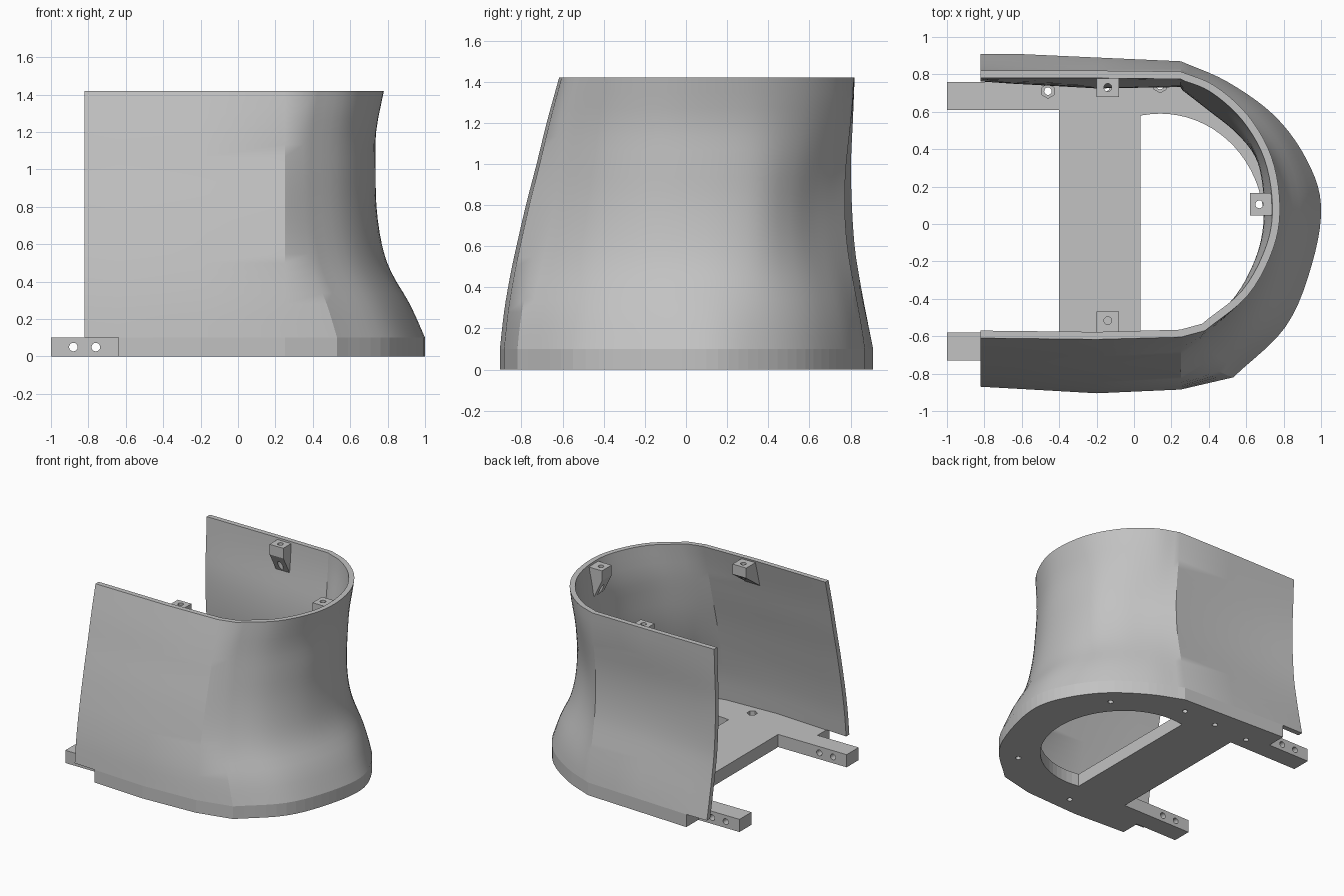
import bpy, bmesh, math
from mathutils import Vector, Matrix

if "Cube" in bpy.data.objects:
    bpy.data.objects.remove(bpy.data.objects["Cube"])

grey = bpy.data.materials.new("plain grey")
grey.diffuse_color = (0.54, 0.54, 0.54, 1)
grey.use_nodes = True
grey.node_tree.nodes["Principled BSDF"].inputs["Base Color"].default_value = grey.diffuse_color


def finish(name, bm):
    bmesh.ops.recalc_face_normals(bm, faces=bm.faces)
    me = bpy.data.meshes.new(name)
    bm.to_mesh(me)
    bm.free()
    me.materials.append(grey)
    ob = bpy.data.objects.new(name, me)
    bpy.context.collection.objects.link(ob)
    return ob


def select(ob):
    bpy.ops.object.select_all(action='DESELECT')
    ob.select_set(True)
    bpy.context.view_layer.objects.active = ob


def prism(bm, pts, offset):
    f = bm.faces.new([bm.verts.new(p) for p in pts])
    r = bmesh.ops.extrude_face_region(bm, geom=[f])
    bmesh.ops.translate(bm, vec=offset,
                        verts=[v for v in r['geom'] if isinstance(v, bmesh.types.BMVert)])


def cylinder(bm, pos, r, depth, axis='Z', sides=20):
    m = Matrix.Translation(pos)
    if axis == 'Y':
        m = m @ Matrix.Rotation(math.pi / 2, 4, 'X')
    bmesh.ops.create_cone(bm, cap_ends=True, segments=sides, radius1=r,
                          radius2=r, depth=depth, matrix=m)


def cut(ob, bm):
    cutter = finish("cutter", bm)
    cutter.hide_render = True
    mod = ob.modifiers.new("cut", 'BOOLEAN')
    mod.operation, mod.solver, mod.object = 'DIFFERENCE', 'EXACT', cutter
    select(ob)
    bpy.ops.object.modifier_apply(modifier="cut")
    bpy.data.objects.remove(cutter)


def catmull(pts, n):
    p = [Vector(q) for q in pts]
    p = [2 * p[0] - p[1]] + p + [2 * p[-1] - p[-2]]
    out = []
    for i in range(1, len(p) - 2):
        a, b, c, d = p[i - 1:i + 3]
        for k in range(n):
            t = k / n
            out.append(0.5 * (2 * b + (c - a) * t + (2 * a - 5 * b + 4 * c - d) * t * t
                              + (3 * b - a - 3 * c + d) * t ** 3))
    return out + [p[-2]]


# outline points as (bottom x, bottom y, top x, top y, waist dent)
front_wall = [(-0.82, -0.87, -0.82, -0.61, 0), (-0.64, -0.88, -0.64, -0.612, 0),
              (-0.2, -0.905, -0.2, -0.617, 0), (0.25, -0.885, 0.25, -0.605, 0)]
nose = [(0.53, -0.82, 0.38, -0.57, 0.025), (0.81, -0.55, 0.61, -0.38, 0.02),
        (0.95, -0.22, 0.745, -0.13, 0), (1.0, 0.1, 0.78, 0.1, 0), (0.92, 0.35, 0.735, 0.36, 0.02),
        (0.75, 0.58, 0.61, 0.58, 0.075), (0.5, 0.76, 0.43, 0.74, 0.095),
        (0.25, 0.87, 0.25, 0.815, 0.035)]
back_wall = [(-0.2, 0.89, -0.2, 0.82, 0.045), (-0.64, 0.91, -0.64, 0.82, 0.015),
             (-0.82, 0.91, -0.82, 0.82, 0)]
outline = ([Vector(p) for p in front_wall] + catmull(nose, 5) + [Vector(p) for p in back_wall])

# blend from bottom to top: height, x blend, front y blend, back y blend
levels = catmull([(0.1, 0, 0, 0), (0.28, 0.37, 0.07, 0.4), (0.45, 0.82, 0.17, 0.75),
                  (0.6, 1.05, 0.28, 1.0), (0.8, 1.18, 0.44, 1.15), (1.0, 1.2, 0.62, 1.2),
                  (1.2, 1.19, 0.79, 1.1), (1.42, 1.0, 1.0, 1.0)], 3)


def section(lv):
    res = []
    bell = math.sin(math.pi * (lv[0] - 0.1) / 1.32) ** 2
    for bx, by, tx, ty, dent in outline:
        wy = lv[2] if by < 0.1 else lv[3]
        y = by + (ty - by) * wy - math.copysign(dent * bell, by)
        res.append(Vector((bx + (tx - bx) * lv[1], y, lv[0])))
    return res


def inset(pts, d):
    res = []
    for i, p in enumerate(pts):
        if i in (0, len(pts) - 1):
            n = Vector((0, 1 if i == 0 else -1, 0))
        else:
            t = pts[i + 1] - pts[i - 1]
            n = Vector((-t.y, t.x, 0)).normalized()
        res.append(p + n * d)
    return res


# curved U-shaped shell
bm = bmesh.new()
rings = []
for lv in levels:
    outer = section(lv)
    loop = outer + inset(outer, 0.04)[::-1]
    rings.append([bm.verts.new(p) for p in loop])
n = len(rings[0])
for a, b in zip(rings, rings[1:]):
    for i in range(n):
        j = (i + 1) % n
        bm.faces.new((a[i], a[j], b[j], b[i]))
for ring in (rings[0], rings[-1]):
    for i in range(n // 2 - 1):
        bm.faces.new((ring[i], ring[i + 1], ring[n - 2 - i], ring[n - 1 - i]))
shell = finish("shell_wall", bm)
select(shell)
bpy.ops.object.shade_smooth_by_angle(angle=math.radians(25))

# floor frame with two mounting legs
edge = [(p[0], p[1], 0) for p in outline[1:-1]]
legs = [(-0.64, 0.76), (-1, 0.76), (-1, 0.61), (-0.4, 0.61), (-0.4, -0.58),
        (-1, -0.58), (-1, -0.73), (-0.64, -0.73)]
bm = bmesh.new()
prism(bm, edge + [(x, y, 0) for x, y in legs], (0, 0, 0.1))
floor = finish("floor_frame", bm)

# D-shaped opening, screw holes and nut pockets
holes = [(-0.46, 0.71), (-0.15, 0.73), (0.14, 0.74), (0.64, 0.5), (0.63, -0.55), (-0.04, -0.77)]
bm = bmesh.new()
arc = [math.radians(-100 + 200 * i / 40) for i in range(41)]
d_shape = [(0.14 + 0.555 * math.cos(a), 0.59 * math.sin(a), -0.1) for a in arc]
d_shape = [(0.035, -0.58, -0.1)] + d_shape + [(0.035, 0.58, -0.1)]
prism(bm, d_shape, (0, 0, 0.4))
for x, y in holes:
    cylinder(bm, (x, y, 0.05), 0.02, 0.3)
for x in (-0.88, -0.76):
    cylinder(bm, (x, 0, 0.05), 0.023, 3, 'Y')
cut(floor, bm)
bm = bmesh.new()
for x, y in holes:
    cylinder(bm, (x, y, 0.1), 0.038, 0.06, 'Z', 6)
cut(floor, bm)


# gusseted screw tabs under the rim: wall point, inward direction, wall lean
def tab(name, x, y, angle, lean):
    bm = bmesh.new()
    prof = [(-0.02, 1.405), (0.105, 1.405), (0.105, 1.325), (-0.02 - lean, 1.18)]
    prism(bm, [(d, -0.06, z) for d, z in prof], (0, 0.12, 0))
    m = Matrix.Translation((x, y, 0)) @ Matrix.Rotation(math.radians(angle), 4, 'Z')
    bmesh.ops.transform(bm, matrix=m, verts=bm.verts)
    ob = finish(name, bm)
    c = bmesh.new()
    p = m @ Vector((0.055, 0, 1.36))
    cylinder(c, p, 0.021, 0.5)
    cut(ob, c)


tab("front_tab", -0.14, -0.572, 90, 0.075)
tab("back_tab", -0.14, 0.785, -90, -0.045)
tab("nose_tab", 0.725, 0.105, 180, -0.055)
